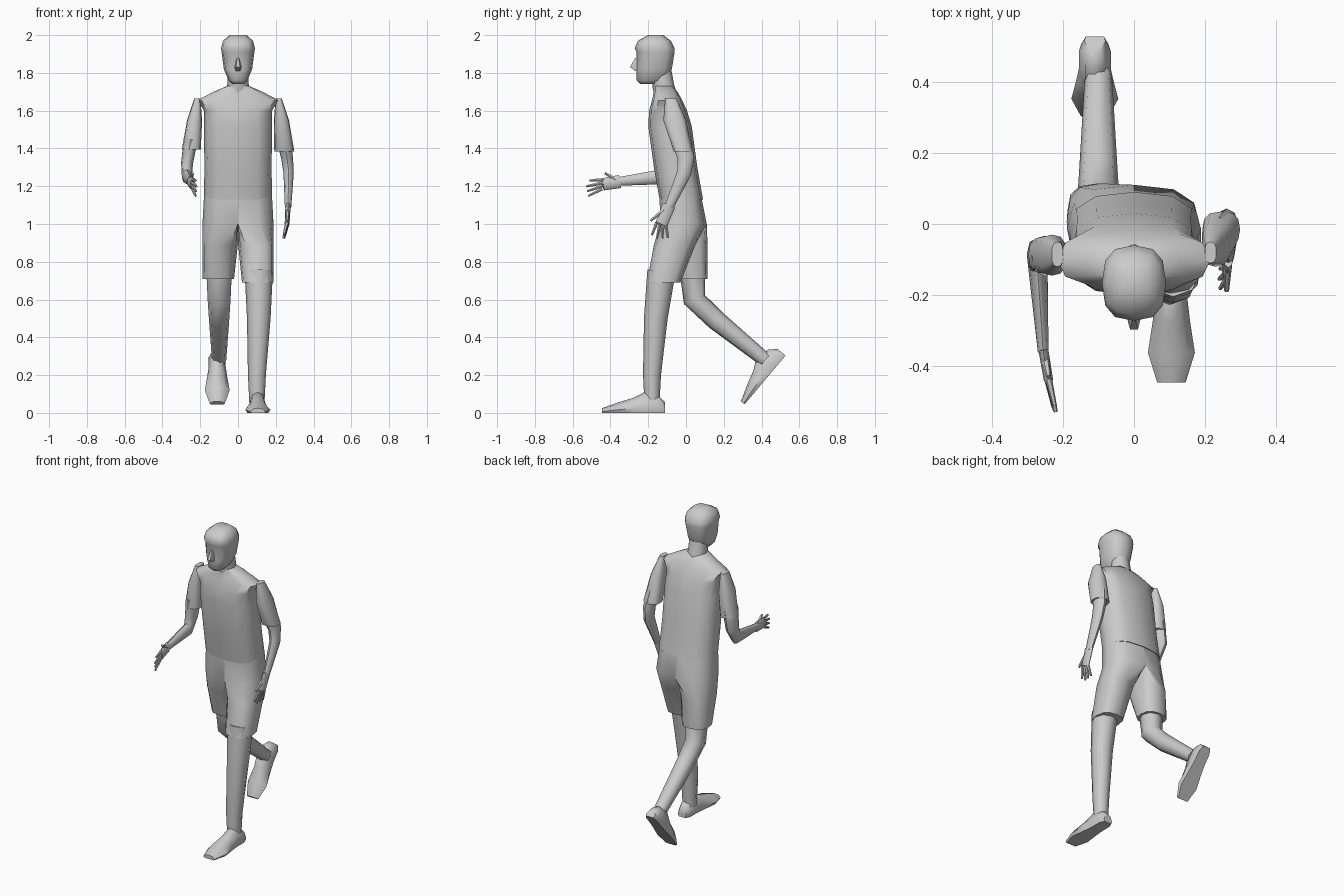
import bpy, bmesh, math
from mathutils import Vector

default_cube = bpy.data.objects.get("Cube")
if default_cube:
    bpy.data.objects.remove(default_cube, do_unlink=True)

colour = (.6, .6, .6, 1)
grey = bpy.data.materials.new("plain_grey")
grey.use_nodes = True
grey.diffuse_color = colour
grey.node_tree.nodes["Principled BSDF"].inputs["Base Color"].default_value = colour


def loft(name, rings):
    """Skin a list of equal point rings and close both ends."""
    bm = bmesh.new()
    loops = [[bm.verts.new(point) for point in ring] for ring in rings]
    for lower, upper in zip(loops, loops[1:]):
        for i in range(len(lower)):
            bm.faces.new((lower[i - 1], lower[i], upper[i], upper[i - 1]))
    bm.faces.new(loops[0])
    bm.faces.new(loops[-1])
    bmesh.ops.recalc_face_normals(bm, faces=bm.faces)
    mesh = bpy.data.meshes.new(name)
    bm.to_mesh(mesh)
    bm.free()
    mesh.materials.append(grey)
    obj = bpy.data.objects.new(name, mesh)
    bpy.context.collection.objects.link(obj)
    bpy.ops.object.select_all(action='DESELECT')
    obj.select_set(True)
    bpy.context.view_layer.objects.active = obj
    bpy.ops.object.shade_smooth_by_angle(angle=math.radians(50))


def unit_ring(sides, power):
    """Unit ring; a power under one makes it boxier."""
    ring = []
    for i in range(sides):
        angle = math.tau * i / sides
        c, s = math.cos(angle), math.sin(angle)
        ring.append((math.copysign(abs(c) ** power, c), math.copysign(abs(s) ** power, s)))
    return ring


def level(z, half_width, front, back, centre=0, sides=12, power=.75):
    """Horizontal ring that spans from front to back."""
    middle, reach = (front + back) / 2, (back - front) / 2
    return [Vector((centre + half_width * c, middle + reach * s, z))
            for c, s in unit_ring(sides, power)]


def limb(name, joints, start, end, depth=1.0, sides=8):
    """Tube through joints, tapering evenly; depth stretches it across x."""
    points = [Vector(joint) for joint in joints]
    steps = [(b - a).length for a, b in zip(points, points[1:])]
    rings = []
    for i, point in enumerate(points):
        radius = start + (end - start) * sum(steps[:i]) / sum(steps)
        tangent = (points[min(i + 1, len(steps))] - points[max(i - 1, 0)]).normalized()
        across = Vector((1, 0, 0))
        across = (across - tangent * across.dot(tangent)).normalized()
        deep = tangent.cross(across) * depth
        rings.append([point + (across * c + deep * s) * radius
                      for c, s in unit_ring(sides, .9)])
    loft(name, rings)


# head with a slight brow, nose and neck
loft("head", [
    level(1.74, .03, -.24, -.15),
    level(1.76, .05, -.262, -.1),
    level(1.82, .075, -.262, -.075),
    level(1.91, .087, -.262, -.06),
    level(1.93, .09, -.272, -.06),
    level(1.97, .08, -.255, -.08),
    level(2, .045, -.2, -.12)])
loft("nose", [
    level(1.88, .007, -.27, -.24, sides=6),
    level(1.83, .018, -.3, -.24, sides=6),
    level(1.81, .013, -.27, -.24, sides=6)])
limb("neck", [(0, -.13, 1.8), (0, -.12, 1.73), (0, -.1, 1.65)], start=.055, end=.06)

# shirt body, from waist to collar
loft("shirt", [
    level(1.13, .18, -.14, .09),
    level(1.3, .178, -.17, .06),
    level(1.52, .18, -.2, .03),
    level(1.6, .18, -.195, .005),
    level(1.655, .215, -.18, -.02),
    level(1.7, .13, -.17, -.045),
    level(1.73, .06, -.17, -.07)])


# shorts: two halves that meet on the middle plane and part at the crotch
def shorts_leg(name, side, thigh, hem):
    hips = [level(1.15, .18, -.14, .08), level(1, .188, -.137, .11)]
    for ring in hips:
        for point in ring:
            point.x = max(point.x * side, 0) * side
    loft(name, hips + [thigh, hem])


shorts_leg("shorts_left", 1,
           thigh=level(.89, .094, -.17, .05, centre=.095),
           hem=level(.69, .083, -.207, -.03, centre=.104))
shorts_leg("shorts_right", -1,
           thigh=level(.89, .094, -.1, .114, centre=-.095),
           hem=level(.71, .083, -.04, .114, centre=-.104))

# legs
limb("left_leg", [(.11, -.13, .75), (.11, -.16, .5), (.1, -.18, .2), (.1, -.18, .05)],
     start=.075, end=.04)
limb("right_leg", [(-.1, .03, .8), (-.1, .045, .6), (-.1, .16, .49), (-.1, .42, .28)],
     start=.07, end=.038)


# feet: sections from heel to toe with a flat sole
def foot(name, heel, toe):
    heel, toe = Vector(heel), Vector(toe)
    up = (toe - heel).cross(Vector((1, 0, 0))).normalized()
    if up.z < 0:
        up.negate()
    outline = [(-.85, 0), (.85, 0), (1, .3), (.6, .85), (0, 1), (-.6, .85), (-1, .3)]
    rings = []
    for along, height, half_width in [(0, .055, .03), (.1, .09, .045), (.3, .115, .045),
                                      (.5, .08, .053), (.75, .055, .066), (1, .025, .04)]:
        centre = heel.lerp(toe, along)
        rings.append([centre + Vector((half_width * a, 0, 0)) + up * height * b
                      for a, b in outline])
    loft(name, rings)


foot("left_foot", heel=(.105, -.11, 0), toe=(.105, -.445, 0))
foot("right_foot", heel=(-.11, .527, .303), toe=(-.11, .31, .045))

# sleeves, each from shoulder point to cuff
loft("left_sleeve", [
    level(1.665, .016, -.11, -.05, centre=.215),
    level(1.55, .04, -.12, 0, centre=.23),
    level(1.385, .053, -.065, .035, centre=.245)])
loft("right_sleeve", [
    level(1.665, .016, -.12, -.05, centre=-.215),
    level(1.55, .04, -.145, -.03, centre=-.23),
    level(1.395, .05, -.14, -.035, centre=-.247)])

# arms
limb("left_arm", [(.24, -.03, 1.45), (.26, 0, 1.35), (.268, -.01, 1.27), (.265, -.09, 1.09)],
     start=.037, end=.017, depth=1.4)
limb("right_arm", [(-.25, -.09, 1.45), (-.27, -.085, 1.32), (-.27, -.12, 1.25), (-.255, -.36, 1.225)],
     start=.038, end=.015, depth=1.5)


# hands: palm, four fingers and a thumb on the side that spread points to
def hand(name, wrist, knuckles, tip, spread):
    wrist, knuckles, tip = Vector(wrist), Vector(knuckles), Vector(tip)
    spread = Vector(spread).normalized()
    limb(name + "_palm", [wrist, wrist.lerp(knuckles, .5), knuckles],
         start=.014, end=.013, depth=2.5)
    for finger in range(4):
        offset = spread * (finger - 1.5) * .017
        shortening = (knuckles - tip) * abs(finger - 2) * .12
        limb(f"{name}_finger_{finger + 1}",
             [knuckles + offset, tip + offset * 1.7 + shortening],
             start=.01, end=.006, sides=6)
    limb(name + "_thumb",
         [wrist.lerp(knuckles, .3) + spread * .015, knuckles + spread * .06],
         start=.012, end=.007, sides=6)


hand("left_hand", wrist=(.265, -.09, 1.1), knuckles=(.26, -.13, 1),
     tip=(.24, -.14, .92), spread=(0, -1, .3))
hand("right_hand", wrist=(-.255, -.35, 1.225), knuckles=(-.24, -.44, 1.21),
     tip=(-.22, -.53, 1.185), spread=(0, .2, 1))
